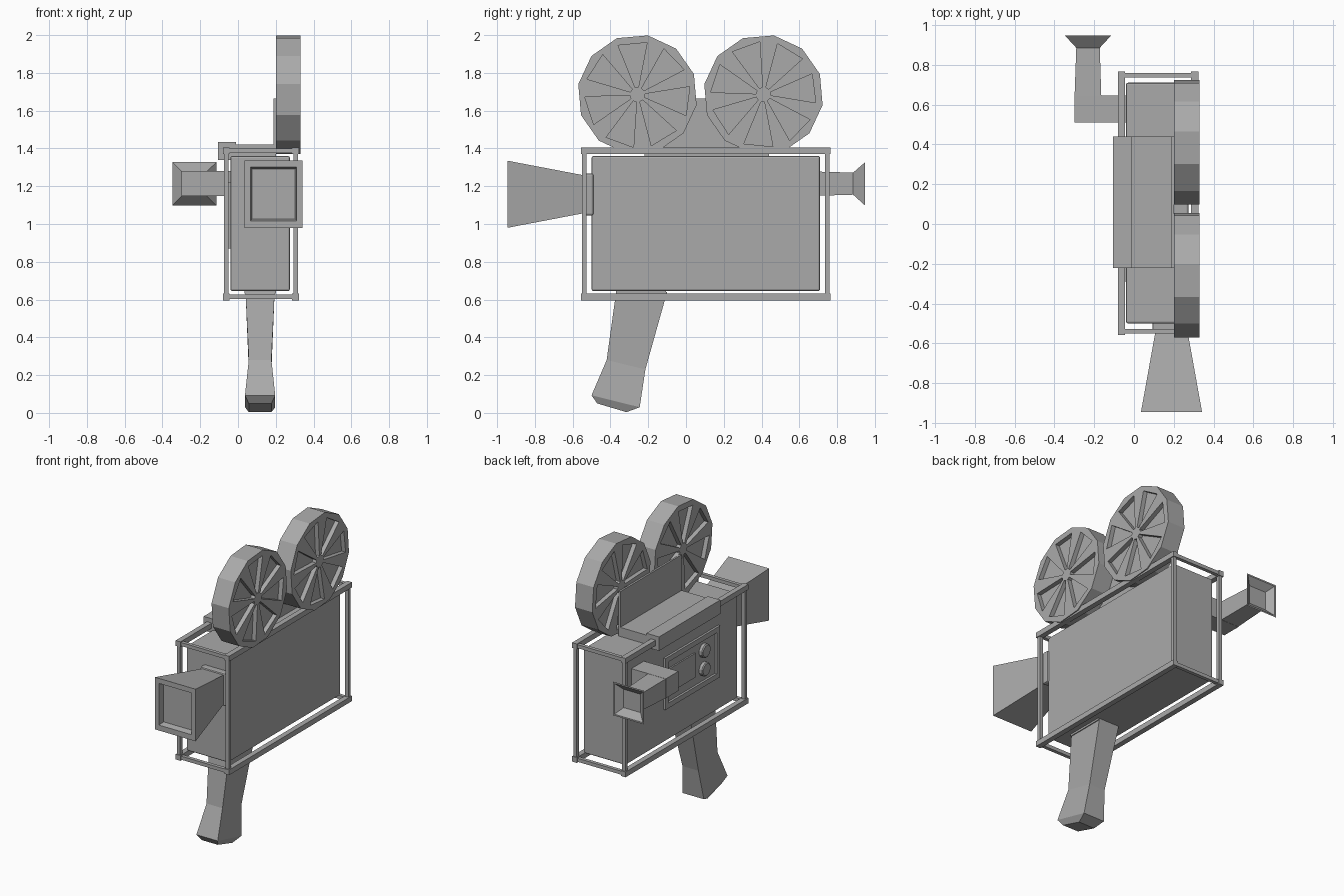
import bpy, bmesh, math
from mathutils import Vector

old = bpy.data.objects.get("Cube")
if old:
    bpy.data.objects.remove(old, do_unlink=True)

GREY = (0.4, 0.4, 0.4, 1.0)
mat = bpy.data.materials.new("plain grey")
mat.diffuse_color = GREY
mat.use_nodes = True
mat.node_tree.nodes["Principled BSDF"].inputs["Base Color"].default_value = GREY


def finish(name, bm):
    """Turn a bmesh into a named, coloured object."""
    bmesh.ops.recalc_face_normals(bm, faces=bm.faces)
    mesh = bpy.data.meshes.new(name)
    bm.to_mesh(mesh)
    bm.free()
    mesh.materials.append(mat)
    obj = bpy.data.objects.new(name, mesh)
    bpy.context.collection.objects.link(obj)
    return obj


def loft(bm, rings):
    """Skin closed rings of points and cap both ends; returns the last cap."""
    loops = [[bm.verts.new(p) for p in ring] for ring in rings]
    n = len(loops[0])
    for a, b in zip(loops, loops[1:]):
        for i in range(n):
            j = (i + 1) % n
            bm.faces.new((a[i], a[j], b[j], b[i]))
    bm.faces.new(loops[0])
    return bm.faces.new(loops[-1])


def rect_y(x0, x1, z0, z1, y):
    return [(x0, y, z0), (x1, y, z0), (x1, y, z1), (x0, y, z1)]


def box(name, x, y, z, bevel=0.0):
    bm = bmesh.new()
    loft(bm, [rect_y(*x, *z, y[0]), rect_y(*x, *z, y[1])])
    if bevel:
        bmesh.ops.bevel(bm, geom=bm.edges[:], offset=bevel, segments=2,
                        profile=0.5, affect='EDGES')
    return finish(name, bm)


def disc_points(x, cy, cz, r, n, phase):
    angles = [math.radians(phase) + math.tau * i / n for i in range(n)]
    return [(x, cy + r * math.cos(a), cz + r * math.sin(a)) for a in angles]


# Body
box("camera_body", (-0.04, 0.275), (-0.5, 0.71), (0.645, 1.36), bevel=0.01)

# Tubular cage around the body
XS, YS, ZS = (-0.062, 0.305), (-0.539, 0.747), (0.614, 1.388)
T, W = 0.012, 0.018
SIDE, END, LEVEL = ("right", "left"), ("front", "back"), ("lower", "upper")
for i, x in enumerate(XS):
    for j, z in enumerate(ZS):
        box(f"cage_{SIDE[i]}_{LEVEL[j]}_rail", (x - W, x + W),
            (YS[0] - W, YS[1] + W), (z - W, z + W))
    for j, y in enumerate(YS):
        box(f"cage_{SIDE[i]}_{END[j]}_post", (x - T, x + T), (y - T, y + T), ZS)
for i, y in enumerate(YS):
    for j, z in enumerate(ZS):
        box(f"cage_{END[i]}_{LEVEL[j]}_bar", XS, (y - T, y + T), (z - T, z + T))

# Lens hood with a recessed square opening, and its mounting flange
bm = bmesh.new()
loft(bm, [rect_y(0.115, 0.262, 1.065, 1.25, -0.5),
          rect_y(0.035, 0.342, 0.98, 1.335, -0.945),
          rect_y(0.066, 0.311, 1.017, 1.301, -0.945),
          rect_y(0.074, 0.303, 1.026, 1.292, -0.905)])
finish("lens_hood", bm)
box("lens_flange", (0.092, 0.285), (-0.54, -0.49), (1.045, 1.268), bevel=0.01)

# Hand grip: each ring is back edge y,z, front edge y,z and half width
CX = 0.117
grip = [(-0.37, 0.64, -0.10, 0.64, 0.077), (-0.42, 0.28, -0.215, 0.23, 0.06),
        (-0.50, 0.093, -0.245, 0.03, 0.08), (-0.47, 0.05, -0.315, 0.004, 0.06)]
bm = bmesh.new()
loft(bm, [[(CX - w, ya, za), (CX + w, ya, za), (CX + w, yb, zb), (CX - w, yb, zb)]
          for ya, za, yb, zb, w in grip])
finish("hand_grip", bm)
box("grip_plate", (0.035, 0.2), (-0.37, -0.105), (0.632, 0.65))

# Top cover and the plate that carries the reels
box("top_cover_ridge", (-0.105, -0.01), (-0.22, 0.44), (1.34, 1.435))
box("top_cover", (-0.01, 0.2), (-0.22, 0.44), (1.35, 1.422))
box("reel_bracket", (0.187, 0.2), (-0.22, 0.44), (1.40, 1.665))


# Film reels: twelve-sided discs with seven wedge recesses on both faces
def reel(name, cy, cz, phase):
    x0, x1, depth = 0.2, 0.33, 0.03
    bm = bmesh.new()
    loft(bm, [disc_points(x, cy, cz, 0.318, 12, 20) for x in (x0, x1)])
    obj = finish(name, bm)
    bm = bmesh.new()
    for k in range(7):
        mid = phase + k * 360 / 7
        shape = [(0.04, -13), (0.28, -16), (0.28, 16), (0.04, 13)]
        pts = [(cy + r * math.cos(math.radians(mid + a)),
                cz + r * math.sin(math.radians(mid + a))) for r, a in shape]
        for xa, xb in ((x0 - 0.05, x0 + depth), (x1 - depth, x1 + 0.05)):
            loft(bm, [[(x, *p) for p in pts] for x in (xa, xb)])
    cutter = finish("reel_cutter", bm)
    cutter.hide_render = True
    mod = obj.modifiers.new("wedges", 'BOOLEAN')
    mod.operation = 'DIFFERENCE'
    mod.solver = 'EXACT'
    mod.object = cutter
    bpy.context.view_layer.objects.active = obj
    bpy.ops.object.modifier_apply(modifier=mod.name)
    bpy.data.objects.remove(cutter, do_unlink=True)


reel("front_reel", -0.257, 1.685, 95.5)
reel("back_reel", 0.41, 1.685, 110)

# Viewfinder: side arm, rear tube and flared eyepiece with a hollow end
box("viewfinder_arm", (-0.30, -0.03), (0.51, 0.645), (1.147, 1.28))
bm = bmesh.new()
loft(bm, [rect_y(-0.30, -0.163, 1.147, 1.28, 0.60),
          rect_y(-0.29, -0.172, 1.155, 1.272, 0.885),
          rect_y(-0.348, -0.114, 1.098, 1.327, 0.948),
          rect_y(-0.338, -0.124, 1.108, 1.317, 0.948),
          rect_y(-0.295, -0.167, 1.150, 1.275, 0.91)])
finish("viewfinder_eyepiece", bm)

# Control panel on the right side: raised rim, display and two knobs
PY, PZ, RIM = (-0.29, 0.30), (0.87, 1.22), 0.035
PX = (-0.055, -0.035)
for label, z in (("lower", (PZ[0], PZ[0] + RIM)), ("upper", (PZ[1] - RIM, PZ[1]))):
    box(f"panel_{label}_rim", PX, PY, z)
for label, y in (("front", (PY[0], PY[0] + RIM)), ("back", (PY[1] - RIM, PY[1]))):
    box(f"panel_{label}_rim", PX, y, (PZ[0] + RIM, PZ[1] - RIM))
box("panel_display", (-0.05, -0.035), (-0.03, 0.245), (0.965, 1.13))
for label, z in (("lower", 0.985), ("upper", 1.11)):
    bm = bmesh.new()
    loft(bm, [disc_points(x, -0.13, z, r, 12, 15)
              for x, r in ((-0.035, 0.047), (-0.06, 0.047), (-0.066, 0.04))])
    finish(f"panel_{label}_knob", bm)
